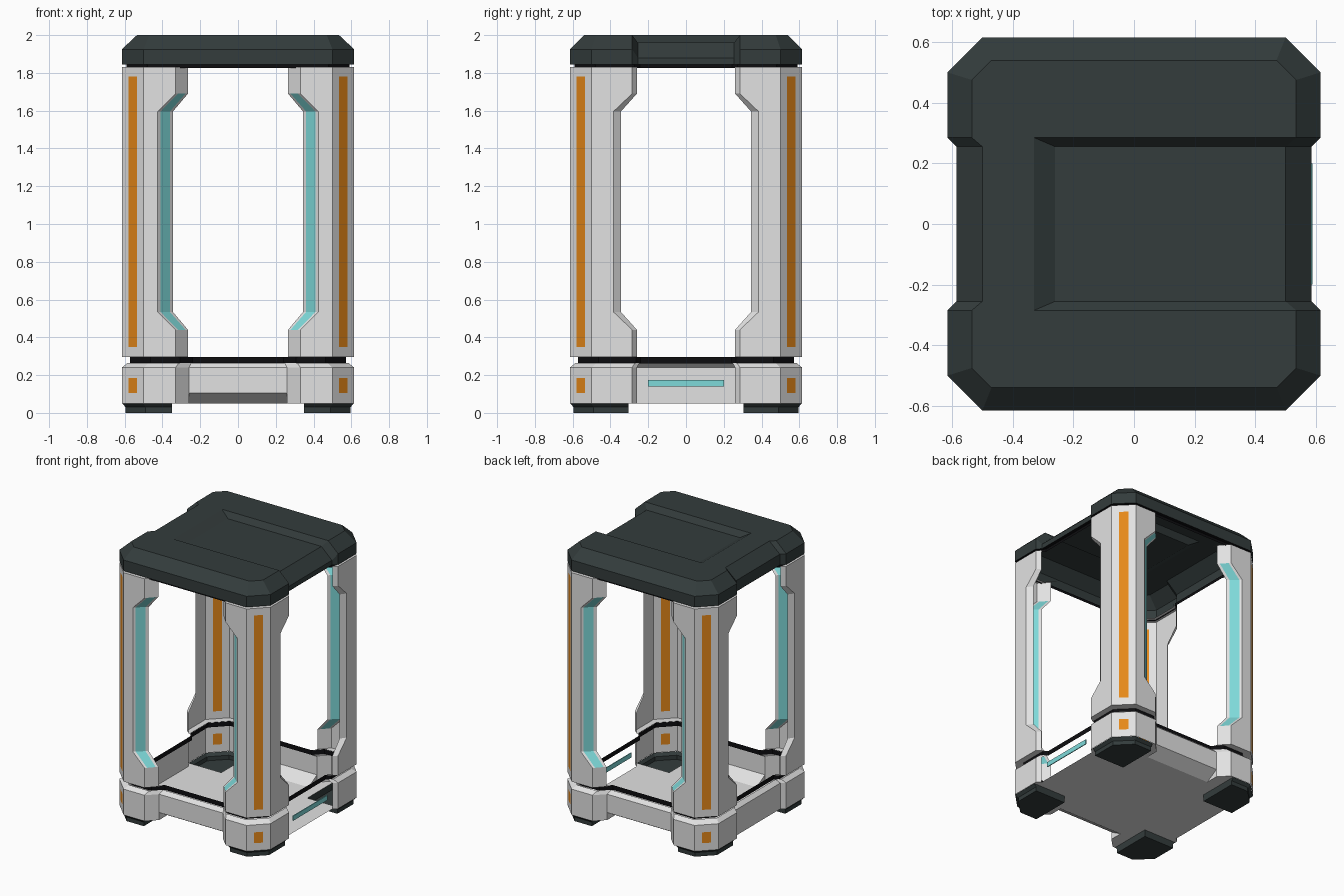
import bpy, bmesh
from mathutils import Vector

if "Cube" in bpy.data.objects:
    bpy.data.objects.remove(bpy.data.objects["Cube"], do_unlink=True)


def material(name, rgb):
    m = bpy.data.materials.new(name)
    m.use_nodes = True
    m.diffuse_color = (*rgb, 1)
    m.node_tree.nodes["Principled BSDF"].inputs["Base Color"].default_value = (*rgb, 1)
    return m


GREY = material("light grey", (0.76, 0.76, 0.76))
DARK = material("dark slate", (0.033, 0.045, 0.045))
BLACK = material("black", (0.004, 0.004, 0.005))
ORANGE = material("orange", (0.79, 0.25, 0.01))
CYAN = material("cyan", (0.21, 0.70, 0.70))


def shell(name, faces, mats, rule=None, up=0):
    """Join point-lists into one thin shell; normals face out, or along up where sloped."""
    bm = bmesh.new()
    for pts in faces:
        bm.faces.new([bm.verts.new(p) for p in pts])
    bmesh.ops.remove_doubles(bm, verts=bm.verts, dist=0.0005)
    bm.normal_update()
    for f in bm.faces:
        c, n = f.calc_center_median(), f.normal
        if up and abs(n.z) > 0.15:
            side = n.z * up
        elif abs(n.z) > 0.95:
            side = n.z * (c.z - 1)
        else:
            side = n.x * c.x + n.y * c.y
        if side < 0:
            f.normal_flip()
        if rule:
            f.material_index = rule(c)
    me = bpy.data.meshes.new(name)
    bm.to_mesh(me)
    bm.free()
    for m in mats:
        me.materials.append(m)
    ob = bpy.data.objects.new(name, me)
    bpy.context.collection.objects.link(ob)
    return ob


def loft(rings, closed=True):
    out = []
    for a, b in zip(rings, rings[1:]):
        n = len(a)
        for i in range(n if closed else n - 1):
            j = (i + 1) % n
            out.append([a[i], a[j], b[j], b[i]])
    return out


def around(quad):
    """Mirror one quadrant of points into a full counter-clockwise loop."""
    half = quad + [(-x, y) for x, y in reversed(quad)]
    return half + [(-x, -y) for x, y in half]


def level(pts, z, s=1):
    return [(x * s, y * s, z) for x, y in pts]


def mirrored(faces, sx, sy):
    return [[(x * sx, y * sy, z) for x, y, z in f] for f in faces]


CORNERS = [("right_front", -1, -1), ("left_front", 1, -1),
           ("right_back", -1, 1), ("left_back", 1, 1)]
CHAMFER = [(0.615, 0.5), (0.58, 0.535), (0.535, 0.58), (0.5, 0.615)]

# Base walls: open on the left side, undercut at front and back
base = around([(0.585, 0.26), (0.615, 0.285)] + CHAMFER + [(0.33, 0.615), (0.26, 0.545)])
walls = loft([level(base, z) for z in (0.05, 0.105, 0.185, 0.24)]
             + [level(base, 0.265, 0.95)])


def keep_wall(f):
    c = sum((Vector(p) for p in f), Vector()) / 4
    opening = c.x > 0.5 and abs(c.y) < 0.2
    undercut = abs(c.x) < 0.2 and c.z < 0.1 and abs(c.y) > 0.4
    return not (opening or undercut)


def base_colour(c):
    return 1 if abs(abs(c.x) - abs(c.y)) < 0.01 and 0.1 < c.z < 0.19 else 0


shell("base_walls", [f for f in walls if keep_wall(f)], [GREY, ORANGE], base_colour)

# Floor with undercut slopes, leaving the corners open above the feet
floor = [level(around([(0.585, 0.26), (0.615, 0.285), (0.615, 0.305), (0.35, 0.305),
                       (0.35, 0.615), (0.33, 0.615), (0.26, 0.545), (0.26, 0.45)]), 0.05)]
for s in (-1, 1):
    floor.append([(-0.26, s * 0.545, 0.105), (0.26, s * 0.545, 0.105),
                  (0.26, s * 0.45, 0.05), (-0.26, s * 0.45, 0.05)])
    for t in (-1, 1):
        floor.append([(t * 0.26, s * 0.545, 0.105), (t * 0.26, s * 0.45, 0.05),
                      (t * 0.26, s * 0.545, 0.05)])
shell("floor", floor, [GREY], up=-1)

# Black seam above the base
shell("lower_seam", loft([level(base, 0.262, 0.928), level(base, 0.297, 0.928)]), [BLACK])

# Light strip across the open side
bpy.ops.mesh.primitive_cube_add(size=1, location=(0.586, 0, 0.157))
strip = bpy.context.object
strip.name = "side_light_strip"
strip.scale = (0.006, 0.4, 0.035)
strip.data.materials.append(CYAN)


# Corner posts: wide at both ends, narrow between, with bevelled inner edges
def post_ring(z, narrow):
    xo, xi = 0.33 + 0.095 * narrow, 0.265 + 0.08 * narrow
    yo, yi = 0.285 + 0.1 * narrow, 0.26 + 0.085 * narrow
    bevel = [(xo + (xi - xo) * t, 0.615 - 0.07 * t) for t in (0, 0.18, 0.8, 1)]
    return level([(0.585, yi), (0.615, yo)] + CHAMFER + bevel, z)


heights = [(0.295, 0), (0.35, 0), (0.44, 0), (0.535, 1),
           (1.595, 1), (1.69, 0), (1.78, 0), (1.832, 0)]
rings = [post_ring(z, n) for z, n in heights]
lips = [[(x * 0.925, y * 0.925, z) for x, y, z in r] for r in (rings[0], rings[-1])]
post = loft([lips[0]] + rings + [lips[1]], closed=False)


def post_colour(c):
    x, y = abs(c.x), abs(c.y)
    if abs(x - y) < 0.01 and 0.35 < c.z < 1.78:
        return 1
    return 2 if 0.565 < y < 0.595 and x < 0.45 and 0.44 < c.z < 1.69 else 0


for label, sx, sy in CORNERS:
    shell(label + "_post", mirrored(post, sx, sy), [GREY, ORANGE, CYAN], post_colour)

# Feet
sole = [(0.595, 0.305), (0.595, 0.49), (0.49, 0.595), (0.35, 0.595), (0.35, 0.305)]
top = [(0.613, 0.305), (0.613, 0.5), (0.5, 0.613), (0.35, 0.613), (0.35, 0.305)]
foot = loft([level(sole, 0), level(sole, 0.03), level(top, 0.05)]) + [level(sole, 0)]
for label, sx, sy in CORNERS:
    shell(label + "_foot", mirrored(foot, sx, sy), [DARK])

# Roof: bevelled shell, notched on both sides, recess open to the left side
eave = around([(0.585, 0.255), (0.615, 0.285), (0.615, 0.5), (0.5, 0.615)])
crown = around([(0.5, 0.255), (0.535, 0.285), (0.535, 0.475), (0.47, 0.54)])


def sunk(pts, z, drop):
    return [(x, y, z - drop if x > 0 and abs(y) < 0.27 else z) for x, y in pts]


roof = loft([level(eave, 1.845), sunk(eave, 1.925, 0.045), sunk(crown, 2, 0.04)])
rim = [p for p in sunk(crown, 2, 0.04) if p[2] > 1.99]
roof.append(rim + [(-0.33, -0.285, 2), (-0.33, 0.285, 2)])
roof.append([(-0.26, -0.255, 1.96), (0.5, -0.255, 1.96),
             (0.5, 0.255, 1.96), (-0.26, 0.255, 1.96)])
roof.append([(-0.33, -0.285, 2), (-0.26, -0.255, 1.96),
             (-0.26, 0.255, 1.96), (-0.33, 0.285, 2)])
for s in (-1, 1):
    roof.append([(0.535, s * 0.285, 2), (-0.33, s * 0.285, 2),
                 (-0.26, s * 0.255, 1.96), (0.5, s * 0.255, 1.96)])
shell("roof", roof, [DARK], up=1)

# Black seam under the roof
shell("upper_seam", loft([level(eave, 1.825, 0.96), level(eave, 1.845, 0.96),
                          level(eave, 1.845)]), [BLACK], up=-1)
